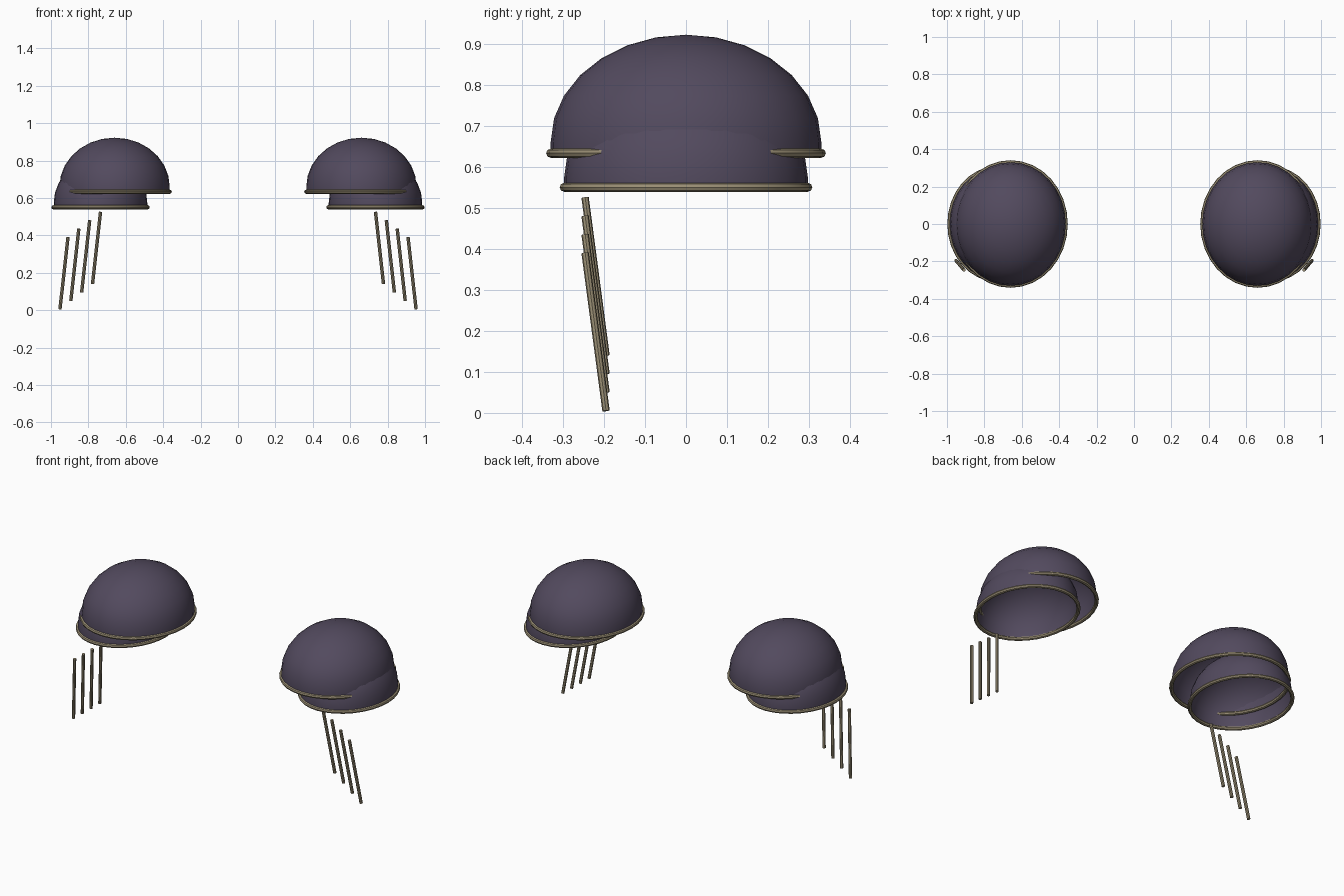
import bpy, math
from mathutils import Vector

if "Cube" in bpy.data.objects:
    bpy.data.objects.remove(bpy.data.objects["Cube"])


def material(name, rgb):
    m = bpy.data.materials.new(name)
    m.diffuse_color = (*rgb, 1)
    m.use_nodes = True
    m.node_tree.nodes["Principled BSDF"].inputs["Base Color"].default_value = m.diffuse_color
    return m


PURPLE = material("dusky purple", (0.085, 0.068, 0.112))
BRASS = material("dull brass", (0.32, 0.27, 0.175))


def finish(name, verts, faces, mat):
    """Make a smooth object and mirror it to the other side."""
    me = bpy.data.meshes.new(name)
    me.from_pydata(verts, [], faces)
    me.materials.append(mat)
    ob = bpy.data.objects.new(name, me)
    bpy.context.collection.objects.link(ob)
    bpy.context.view_layer.objects.active = ob
    ob.select_set(True)
    bpy.ops.object.shade_smooth_by_angle(angle=math.radians(40))
    ob.select_set(False)
    ob.modifiers.new("mirror", 'MIRROR').use_mirror_merge = False
    return ob


def dome(name, cx, rx, ry, base, waist, top, seg=32, rings=7):
    """Open half ellipsoid above a short straight skirt."""
    levels = [(1.0, base)]
    for i in range(rings):
        a = i / rings * math.pi / 2
        levels.append((math.cos(a), waist + (top - waist) * math.sin(a)))
    verts = [(cx + rx * s * math.cos(2 * math.pi * j / seg),
              ry * s * math.sin(2 * math.pi * j / seg), z)
             for s, z in levels for j in range(seg)]
    verts.append((cx, 0, top))
    faces = [(i * seg + j, i * seg + (j + 1) % seg,
              (i + 1) * seg + (j + 1) % seg, (i + 1) * seg + j)
             for i in range(len(levels) - 1) for j in range(seg)]
    last = (len(levels) - 1) * seg
    faces += [(last + j, last + (j + 1) % seg, len(verts) - 1) for j in range(seg)]
    return finish(name, verts, faces, PURPLE)


def rim(name, cx, rx, ry, z, r=0.011, seg=32, sides=8):
    """Elliptical tube along a dome's edge."""
    verts = []
    for j in range(seg):
        a = 2 * math.pi * j / seg
        for k in range(sides):
            b = 2 * math.pi * k / sides
            d = r * math.cos(b)
            verts.append((cx + (rx + d) * math.cos(a), (ry + d) * math.sin(a),
                          z + r * math.sin(b)))
    faces = [(j * sides + k, (j + 1) % seg * sides + k,
              (j + 1) % seg * sides + (k + 1) % sides, j * sides + (k + 1) % sides)
             for j in range(seg) for k in range(sides)]
    return finish(name, verts, faces, BRASS)


def rod(name, top, bottom, r=0.009, sides=8):
    """Thin capped cylinder between two points."""
    axis = (Vector(top) - Vector(bottom)).normalized()
    u = axis.cross(Vector((0, 1, 0))).normalized()
    v = axis.cross(u)
    verts = [Vector(p) + r * (u * math.cos(2 * math.pi * k / sides)
                              + v * math.sin(2 * math.pi * k / sides))
             for p in (bottom, top) for k in range(sides)]
    faces = [(k, (k + 1) % sides, sides + (k + 1) % sides, sides + k)
             for k in range(sides)]
    faces += [tuple(range(sides))[::-1], tuple(range(sides, 2 * sides))]
    return finish(name, verts, faces, BRASS)


# Overlapping shoulder plates with edge rims
dome("upper_plate", 0.66, 0.295, 0.33, 0.632, 0.66, 0.922)
rim("upper_rim", 0.66, 0.295, 0.33, 0.633)
dome("lower_plate", 0.735, 0.25, 0.297, 0.55, 0.575, 0.81)
rim("lower_rim", 0.735, 0.252, 0.297, 0.55)

# Row of hanging rods stepping down and outward
for i in range(4):
    x, z = 0.735 + 0.058 * i, 0.525 - 0.045 * i
    rod(f"hanging_rod_{i + 1}", (x, -0.246, z), (x + 0.043, -0.195, z - 0.385))
